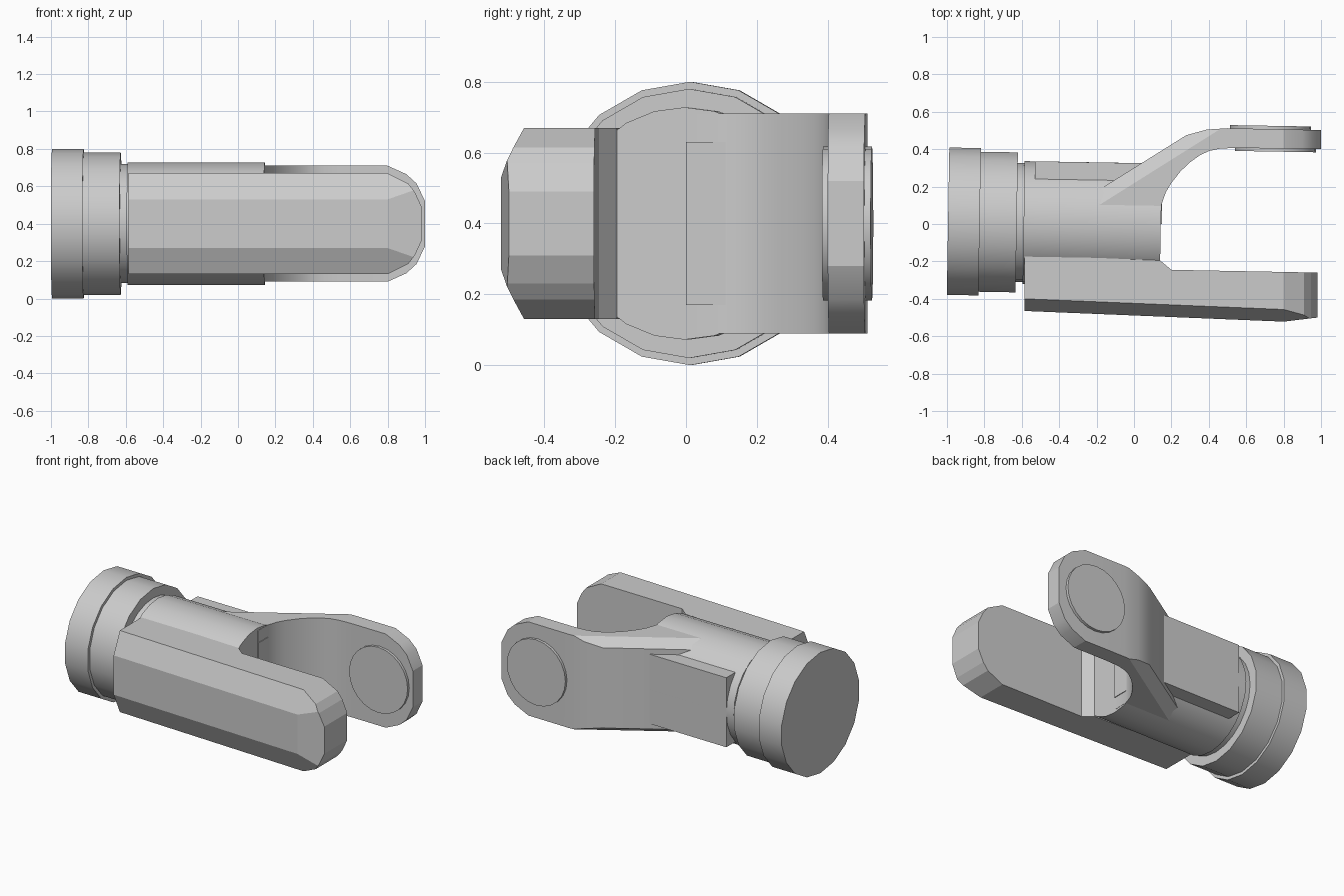
import bpy, bmesh
from math import radians
from mathutils import Vector

if "Cube" in bpy.data.objects:
    bpy.data.objects.remove(bpy.data.objects["Cube"])

MID = 0.4                                   # height of the main axis
AXIS = Vector((1, -0.017, 0)).normalized()  # the shaft is very slightly skewed


def smooth(obj, angle):
    bpy.ops.object.select_all(action='DESELECT')
    obj.select_set(True)
    bpy.context.view_layer.objects.active = obj
    bpy.ops.object.shade_smooth_by_angle(angle=radians(angle))


def cylinder(name, start, end, radius, sides, axis):
    """Cylinder between two points, oriented along axis."""
    start, end = Vector(start), Vector(end)
    bpy.ops.mesh.primitive_cylinder_add(vertices=sides, radius=radius,
                                        depth=(end - start).length,
                                        location=(start + end) / 2)
    obj = bpy.context.object
    obj.rotation_mode = 'QUATERNION'
    obj.rotation_quaternion = axis.to_track_quat('Z', 'Y')
    obj.name = name
    smooth(obj, 30)
    return obj


def shaft(name, x0, x1, radius, sides):
    p = [(x, -0.002 - 0.017 * x, MID) for x in (x0, x1)]
    return cylinder(name, p[0], p[1], radius, sides, AXIS)


def extrude(outline, half):
    """Top-view outline extruded up and down about z = 0."""
    bm = bmesh.new()
    face = bm.faces.new([bm.verts.new((x, y, -half)) for x, y in outline])
    top = bmesh.ops.extrude_face_region(bm, geom=[face])['geom']
    bmesh.ops.translate(bm, vec=(0, 0, 2 * half),
                        verts=[v for v in top if isinstance(v, bmesh.types.BMVert)])
    return bm


def cut(bm, a, b, c, keep):
    """Slice off everything on the far side of plane abc from point keep."""
    a, b, c = Vector(a), Vector(b), Vector(c)
    n = (b - a).cross(c - a).normalized()
    if n.dot(Vector(keep) - a) > 0:
        n = -n
    r = bmesh.ops.bisect_plane(bm, geom=bm.verts[:] + bm.edges[:] + bm.faces[:],
                               dist=1e-5, plane_co=a, plane_no=n, clear_outer=True)
    edges = [e for e in r['geom_cut'] if isinstance(e, bmesh.types.BMEdge) and e.is_boundary]
    if edges:
        bmesh.ops.edgeloop_fill(bm, edges=edges)


def round_tip(bm, points, keep):
    """Facet the arm end along side-view points, above and below."""
    for s in (1, -1):
        for (x0, z0), (x1, z1) in zip(points, points[1:]):
            cut(bm, (x0, 0, s * z0), (x1, 0, s * z1), (x0, 1, s * z0), keep)


def finish(name, bm, angle=None):
    bmesh.ops.recalc_face_normals(bm, faces=bm.faces[:])
    mesh = bpy.data.meshes.new(name)
    bm.to_mesh(mesh)
    bm.free()
    obj = bpy.data.objects.new(name, mesh)
    obj.location.z = MID
    bpy.context.collection.objects.link(obj)
    if angle:
        smooth(obj, angle)


# Stepped round shaft
shaft("end_collar", -0.994, -0.825, 0.4, 18)
shaft("second_collar", -0.83, -0.627, 0.38, 18)
shaft("neck", -0.64, -0.58, 0.318, 24)
shaft("shaft_body", -0.59, 0.143, 0.328, 24)

# Straight front arm with chamfered outer side and faceted tip
bm = extrude([(-0.585, -0.165), (0.14, -0.195), (0.2, -0.245), (0.982, -0.26),
              (0.982, -0.6), (-0.585, -0.6)], 0.27)
keep = (0.3, -0.3, 0)
cut(bm, (-0.585, -0.465, 0), (0.8, -0.522, 0), (0, -0.489, 1), keep)
cut(bm, (0.8, -0.522, 0), (0.982, -0.5, 0), (0.8, -0.522, 1), keep)
for s in (1, -1):
    cut(bm, (-0.585, -0.40, s * 0.27), (0.8, -0.457, s * 0.27),
        (-0.585, -0.465, s * 0.13), keep)
round_tip(bm, [(0.8, 0.27), (0.91, 0.215), (0.945, 0.17), (0.982, 0.09)], keep)
finish("straight_arm", bm)

# Curved rear arm sweeping out from the shaft
bm = extrude([(-0.34, 0.0), (0.145, 0.0), (0.146, 0.1), (0.17, 0.17), (0.2, 0.22),
              (0.25, 0.283), (0.3, 0.33), (0.35, 0.366), (0.4, 0.39), (0.46, 0.403),
              (0.54, 0.407), (1.0, 0.4), (1.0, 0.502), (0.5, 0.512), (0.39, 0.505),
              (0.28, 0.475), (0.04, 0.325), (-0.34, 0.0875)], 0.31)
keep = (0.3, 0.36, 0)
for s in (1, -1):
    cut(bm, (-0.18, 0.105, s * 0.31), (0.21, 0.35, s * 0.31), (0.04, 0.325, s * 0.265), keep)
round_tip(bm, [(0.8, 0.31), (0.9, 0.265), (0.955, 0.215), (1.0, 0.12)], keep)
finish("curved_arm", bm, 23)

# Flat block on the rear of the shaft
finish("rear_block", extrude([(-0.53, 0.0), (0.15, 0.0), (0.15, 0.323), (-0.53, 0.335)], 0.23))

# Round pivot pads on both faces of the curved arm
across = Vector((0.017, 1, 0)).normalized()
cylinder("outer_pad", (0.73, 0.49, MID), (0.73, 0.525, MID), 0.217, 24, across)
cylinder("inner_pad", (0.757, 0.387, MID), (0.757, 0.42, MID), 0.217, 24, across)
